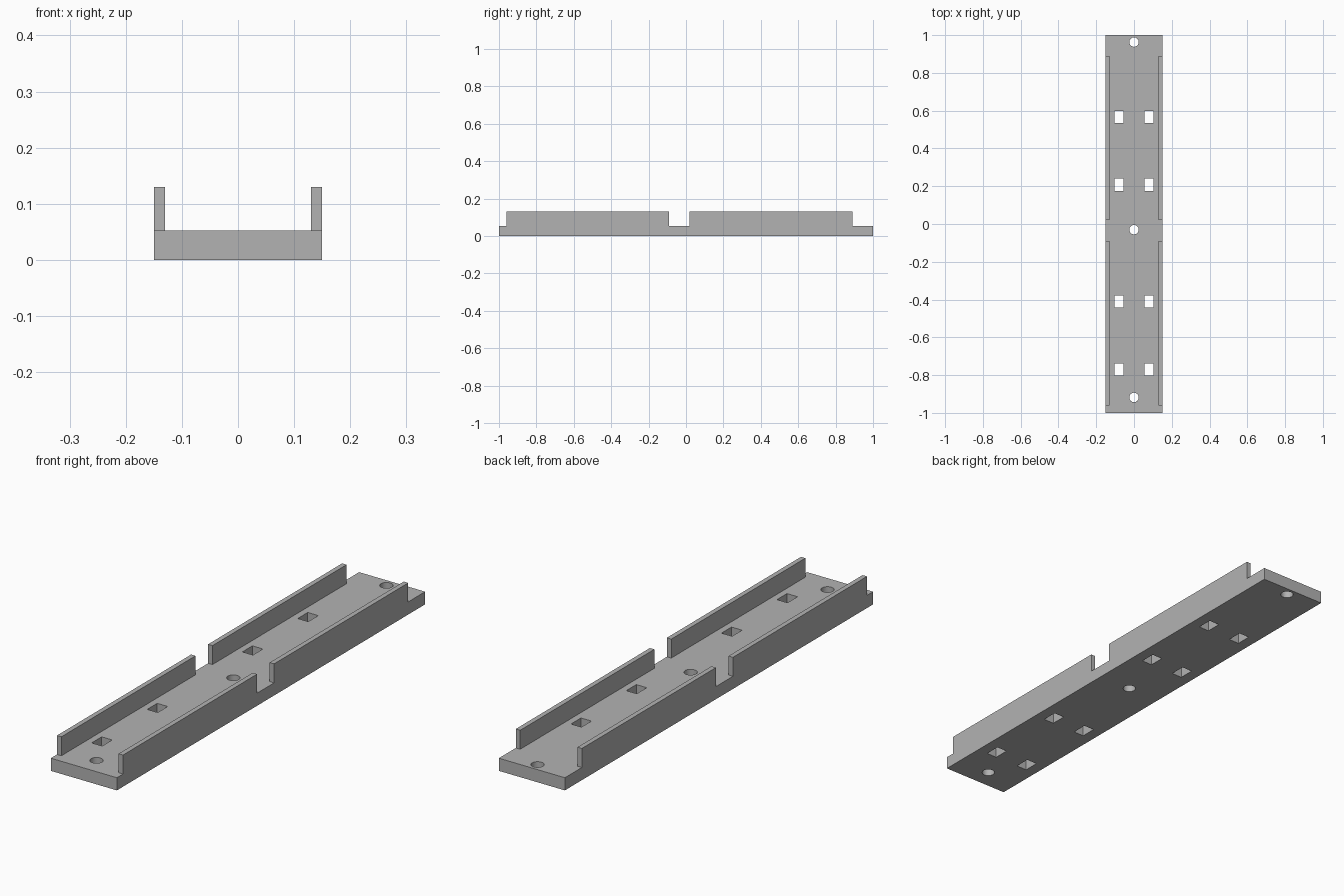
import bpy, bmesh
from mathutils import Matrix, Vector

cube = bpy.data.objects.get("Cube")
if cube:
    bpy.data.objects.remove(cube, do_unlink=True)

WIDTH, LENGTH, BASE_H, TOP = 0.30, 2.0, 0.052, 0.13
WALL_T = 0.02

grey = bpy.data.materials.new("plain grey")
grey.use_nodes = True
colour = (0.45, 0.45, 0.45, 1)
grey.diffuse_color = colour
grey.node_tree.nodes["Principled BSDF"].inputs["Base Color"].default_value = colour


def add_box(bm, centre, size):
    bmesh.ops.create_cube(bm, size=1, matrix=Matrix.Translation(centre) @ Matrix.Diagonal((*size, 1)))


def make_object(name, bm):
    mesh = bpy.data.meshes.new(name)
    bm.to_mesh(mesh)
    bm.free()
    mesh.materials.append(grey)
    obj = bpy.data.objects.new(name, mesh)
    bpy.context.collection.objects.link(obj)
    return obj


# Flat base plate
bm = bmesh.new()
add_box(bm, (0, 0, BASE_H / 2), (WIDTH, LENGTH, BASE_H))
base = make_object("base_plate", bm)

# Cutter: round screw holes on the centre line, rectangular slots in pairs
bm = bmesh.new()
for y in (-0.918, -0.03, 0.963):
    bmesh.ops.create_cone(bm, cap_ends=True, segments=32, radius1=0.025, radius2=0.025,
                          depth=0.2, matrix=Matrix.Translation((0, y, BASE_H / 2)))
for y in (-0.77, -0.41, 0.208, 0.567):
    for side in (-1, 1):
        add_box(bm, (side * 0.079, y, BASE_H / 2), (0.048, 0.065, 0.2))
cutter = make_object("hole_cutter", bm)
cutter.hide_render = True

# Cut the holes, then discard the cutter
cut = base.modifiers.new("holes", 'BOOLEAN')
cut.operation = 'DIFFERENCE'
cut.solver = 'EXACT'
cut.object = cutter
bpy.context.view_layer.update()
graph = bpy.context.evaluated_depsgraph_get()
cut_mesh = bpy.data.meshes.new_from_object(base.evaluated_get(graph))
base.modifiers.clear()
base.data = cut_mesh
bpy.data.objects.remove(cutter, do_unlink=True)

# Smooth only the round bores
bpy.context.view_layer.objects.active = base
base.select_set(True)
bpy.ops.object.shade_smooth_by_angle(angle=0.5)

# Side walls, two lengths on each edge with a gap between
for end, (y0, y1) in {"front": (-0.96, -0.09), "back": (0.02, 0.89)}.items():
    for side, sign in (("left", 1), ("right", -1)):
        bm = bmesh.new()
        add_box(bm, Vector((sign * (WIDTH - WALL_T) / 2, (y0 + y1) / 2, (BASE_H + TOP) / 2)),
                (WALL_T, y1 - y0, TOP - BASE_H))
        make_object(f"{end}_{side}_wall", bm)
